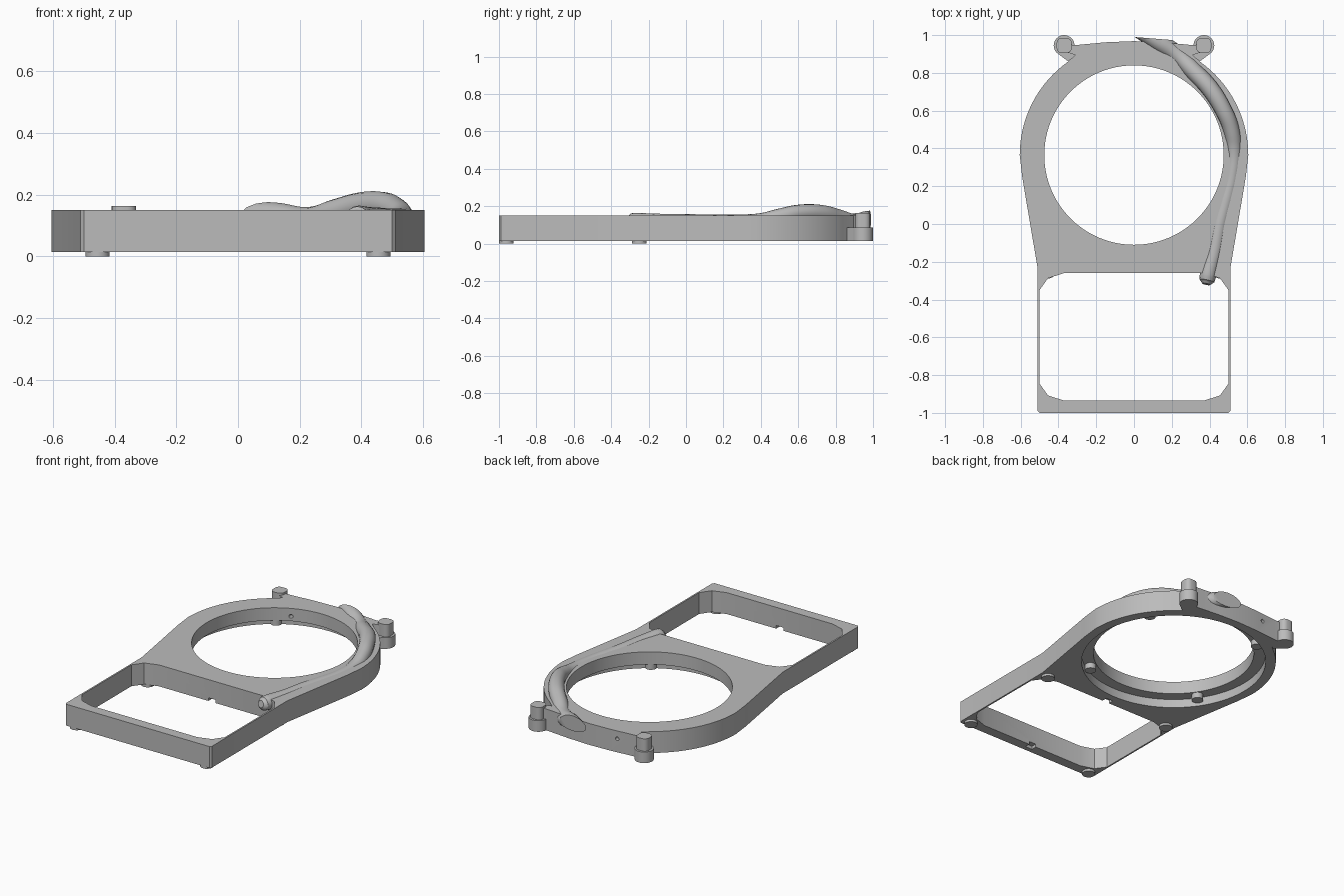
import bpy, bmesh, math
from mathutils import Vector

if "Cube" in bpy.data.objects:
    bpy.data.objects.remove(bpy.data.objects["Cube"])

grey = bpy.data.materials.new("plain_grey")
grey.diffuse_color = (0.5, 0.5, 0.5, 1)
grey.use_nodes = True
grey.node_tree.nodes["Principled BSDF"].inputs["Base Color"].default_value = grey.diffuse_color
CY = 0.365            # ring centre on y
Z0, Z1 = 0.015, 0.15  # frame bottom and top


def finish(ob, smooth=True):
    ob.data.materials.clear()
    ob.data.materials.append(grey)
    bpy.ops.object.select_all(action='DESELECT')
    ob.select_set(True)
    bpy.context.view_layer.objects.active = ob
    if smooth:
        bpy.ops.object.shade_smooth_by_angle(angle=math.radians(30))
    return ob


def prism(name, pts, z0, z1):
    bm = bmesh.new()
    f = bm.faces.new([bm.verts.new((x, y, z0)) for x, y in pts])
    r = bmesh.ops.extrude_face_region(bm, geom=[f])
    bmesh.ops.translate(bm, vec=(0, 0, z1 - z0),
                        verts=[v for v in r["geom"] if isinstance(v, bmesh.types.BMVert)])
    bmesh.ops.recalc_face_normals(bm, faces=bm.faces)
    me = bpy.data.meshes.new(name)
    bm.to_mesh(me)
    bm.free()
    ob = bpy.data.objects.new(name, me)
    bpy.context.collection.objects.link(ob)
    return ob


def circle(cx, cy, r, n=32):
    return [(cx + r * math.cos(2 * math.pi * i / n), cy + r * math.sin(2 * math.pi * i / n))
            for i in range(n)]


def box(x0, x1, y0, y1):
    return [(x0, y0), (x1, y0), (x1, y1), (x0, y1)]


def mirrored(half):
    return half + [(-x, y) for x, y in reversed(half) if abs(x) > 1e-6]


def cut(ob, cutter):
    cutter.hide_render = True
    m = ob.modifiers.new("cut", 'BOOLEAN')
    m.operation, m.solver, m.object = 'DIFFERENCE', 'EXACT', cutter
    bpy.context.view_layer.objects.active = ob
    bpy.ops.object.modifier_apply(modifier=m.name)
    bpy.data.objects.remove(cutter)


# Frame: square front, tapered sides, round back with a flat hinge edge
half = [(0.5, -1.0), (0.51, -0.99), (0.51, -0.235), (0.592, 0.25)]
half += [(0.605 * math.cos(math.radians(a)), CY + 0.605 * math.sin(math.radians(a)))
         for a in range(0, 57, 3)]
half += [(0.31, 0.895), (0.36, 0.91), (0.36, 0.95), (0.3, 0.948), (0.15, 0.962), (0, 0.968)]
frame = prism("frame", mirrored(half), Z0, Z1)

# Round opening and the wider recess underneath
cut(frame, prism("opening_cutter", circle(0, CY, 0.475, 96), -0.1, 0.3))
cut(frame, prism("recess_cutter", circle(0, CY, 0.545, 96), -0.1, 0.07))

# Front window with eased corners
window = mirrored([(0.37, -0.935), (0.455, -0.908), (0.5, -0.845),
                   (0.5, -0.35), (0.455, -0.287), (0.37, -0.26)])
cut(frame, prism("window_cutter", window, -0.1, 0.3))

# Small notches under both cross bars
cut(frame, prism("bridge_notch", box(-0.025, 0.025, -0.3, -0.225), -0.1, 0.035))
cut(frame, prism("bar_notch", box(-0.025, 0.025, -0.97, -0.9), -0.1, 0.035))

# Pin hole through the back edge
pin = prism("pin_hole", circle(0, 0, 0.012, 16), 0.75, 1.1)
for v in pin.data.vertices:
    x, y, z = v.co
    v.co = (x - 0.19, z, y + 0.1)
pin.data.flip_normals()
cut(frame, pin)
finish(frame)

# Feet under the front frame
for s in (-1, 1):
    for y in (-0.96, -0.25):
        finish(prism("foot", circle(s * 0.455, y, 0.039), 0, Z0 + 0.002))

# Discs inside the recess
for a in (-56, 34, 124, 214):
    t = math.radians(a)
    finish(prism("recess_disc", circle(0.512 * math.cos(t), CY + 0.512 * math.sin(t), 0.034),
                 0.035, 0.072))

# Hinge posts: round base, squarish pin, small web to the ring
for s in (-1, 1):
    finish(prism("post_base", circle(s * 0.37, 0.945, 0.055), Z0, 0.085))
    c = 0.014
    sq = []
    for k, (dx, dy) in enumerate(((1, 1), (-1, 1), (-1, -1), (1, -1))):
        for j in range(5):
            t = math.radians(90 * k + 22.5 * j)
            sq.append((s * 0.37 + dx * (0.04 - 2 * c) + 2 * c * math.cos(t),
                       0.945 + dy * (0.04 - 2 * c) + 2 * c * math.sin(t)))
    finish(prism("post_pin", sq, 0.08, 0.163))
    web = [(s * x, y) for x, y in ((0.3, 0.9), (0.35, 0.862), (0.4, 0.9), (0.36, 0.93))]
    finish(prism("post_web", web, Z0, 0.085))

# Winding tube: x, y, top height, radius
path = [(0.382, -0.318, 0.148, 0.022), (0.386, -0.3, 0.162, 0.04), (0.392, -0.27, 0.165, 0.044),
        (0.425, -0.15, 0.16, 0.043), (0.455, 0, 0.158, 0.042), (0.49, 0.13, 0.156, 0.044),
        (0.52, 0.25, 0.155, 0.04), (0.53, 0.4, 0.163, 0.042), (0.515, 0.5, 0.187, 0.043),
        (0.475, 0.6, 0.208, 0.045), (0.4, 0.72, 0.208, 0.047), (0.315, 0.81, 0.185, 0.047),
        (0.23, 0.895, 0.16, 0.048), (0.12, 0.97, 0.175, 0.048), (0.0, 1.05, 0.175, 0.048)]
cu = bpy.data.curves.new("tube_path", 'CURVE')
cu.dimensions, cu.bevel_depth, cu.bevel_resolution = '3D', 1.0, 6
cu.use_fill_caps = True
sp = cu.splines.new('BEZIER')
sp.resolution_u = 6
sp.bezier_points.add(len(path) - 1)
for p, (x, y, top, r) in zip(sp.bezier_points, path):
    p.co, p.radius = (x, y, top - r), r
    p.handle_left_type = p.handle_right_type = 'AUTO'
guide = bpy.data.objects.new("tube_path", cu)
bpy.context.collection.objects.link(guide)
bpy.context.view_layer.update()
me = bpy.data.meshes.new_from_object(guide.evaluated_get(bpy.context.evaluated_depsgraph_get()))
bpy.data.objects.remove(guide)

# Trim the tube flat at the back edge
bm = bmesh.new()
bm.from_mesh(me)
bmesh.ops.remove_doubles(bm, verts=bm.verts, dist=1e-5)
r = bmesh.ops.bisect_plane(bm, geom=bm.verts[:] + bm.edges[:] + bm.faces[:],
                           plane_co=Vector((0, 0.99, 0)), plane_no=Vector((0.08, 1, 0)),
                           clear_outer=True)
bmesh.ops.holes_fill(bm, edges=[e for e in bm.edges if e.is_boundary], sides=0)
bmesh.ops.recalc_face_normals(bm, faces=bm.faces)
bm.to_mesh(me)
bm.free()
tube = bpy.data.objects.new("winding_tube", me)
bpy.context.collection.objects.link(tube)
finish(tube)
